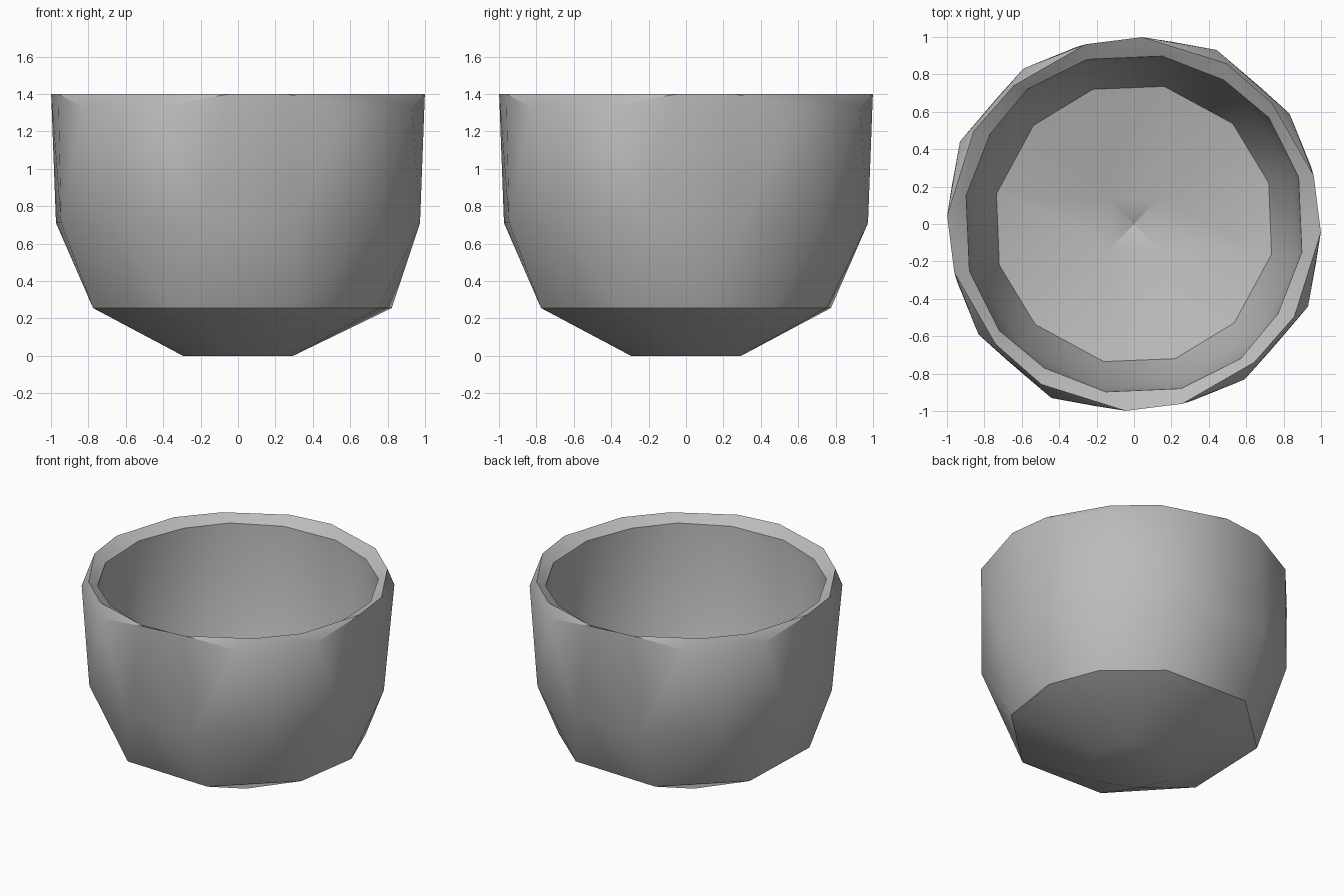
import bpy
import bmesh
from math import cos, sin, radians

if "Cube" in bpy.data.objects:
    bpy.data.objects.remove(bpy.data.objects["Cube"])

grey = bpy.data.materials.new("clay_grey")
grey.use_nodes = True
colour = (0.5, 0.5, 0.5, 1)
grey.diffuse_color = colour
grey.node_tree.nodes["Principled BSDF"].inputs["Base Color"].default_value = colour

bm = bmesh.new()


def ring(points):
    """Vertices from (angle, radius, height); returns sorted (angle, vertex) pairs."""
    return [(a, bm.verts.new((r * cos(radians(a)), r * sin(radians(a)), z)))
            for a, r, z in points]


def quarters(points):
    """Repeat a quarter-turn pattern four times."""
    return ring([(a + 90 * k, r, z) for k in range(4) for a, r, z in points])


def stitch(low, high):
    """Triangulate between two rings with different vertex counts."""
    a = low + [(low[0][0] + 360, low[0][1])]
    b = high + [(high[0][0] + 360, high[0][1])]
    i = j = 0
    while i < len(low) or j < len(high):
        step_low = j == len(high) or (
            i < len(low) and a[i][0] + a[i + 1][0] <= b[j][0] + b[j + 1][0])
        if step_low:
            bm.faces.new((a[i][1], a[i + 1][1], b[j][1]))
            i += 1
        else:
            bm.faces.new((a[i][1], b[j + 1][1], b[j][1]))
            j += 1


def cap(loop, height):
    """Close a ring with a fan of triangles."""
    centre = bm.verts.new((0, 0, height))
    for k, (_, v) in enumerate(loop):
        bm.faces.new((v, loop[(k + 1) % len(loop)][1], centre))


# Outside: foot, sloping underside, wall and chipped upper edge
foot = quarters([(0, 0.295, 0), (45, 0.295, 0)])
underside = ring([(a, 0.83, 0.255) for a in (8, 34, 65, 111, 155, 201, 245, 291, 335)])
waist = quarters([(a, 0.995, 0.71) for a in (-12, 18, 48)])
chips = quarters([(-2.5, 1.0, 1.4), (15, 0.995, 1.4), (35.4, 1.02, 1.33), (64.6, 1.03, 1.33)])
rim = quarters([(-2.5, 1.0, 1.4), (15, 0.995, 1.4), (41, 0.98, 1.4), (60, 0.99, 1.4)])

# Inside: lip, wall, floor and small central dimple
lip = quarters([(-9.5, 0.91, 1.35), (15.9, 0.915, 1.35), (38.4, 0.918, 1.35), (58, 0.907, 1.35)])
inner_waist = quarters([(a, 0.89, 0.72) for a in (-12, 18, 48)])
floor_edge = quarters([(a, 0.753, 0.31) for a in (-12.4, 17, 45.5)])
dimple = quarters([(-45, 0.19, 0.16)])

cap(foot, 0)
cap(dimple, 0.1)
shell = [foot, underside, waist, chips, rim, lip, inner_waist, floor_edge, dimple]
for lower, upper in zip(shell, shell[1:]):
    stitch(lower, upper)

bmesh.ops.remove_doubles(bm, verts=bm.verts, dist=0.001)
bmesh.ops.recalc_face_normals(bm, faces=bm.faces)

mesh = bpy.data.meshes.new("bowl")
bm.to_mesh(mesh)
bm.free()
mesh.materials.append(grey)
bowl = bpy.data.objects.new("bowl", mesh)
bpy.context.collection.objects.link(bowl)

bpy.ops.object.select_all(action="DESELECT")
bowl.select_set(True)
bpy.context.view_layer.objects.active = bowl
bpy.ops.object.shade_smooth_by_angle(angle=radians(32))
